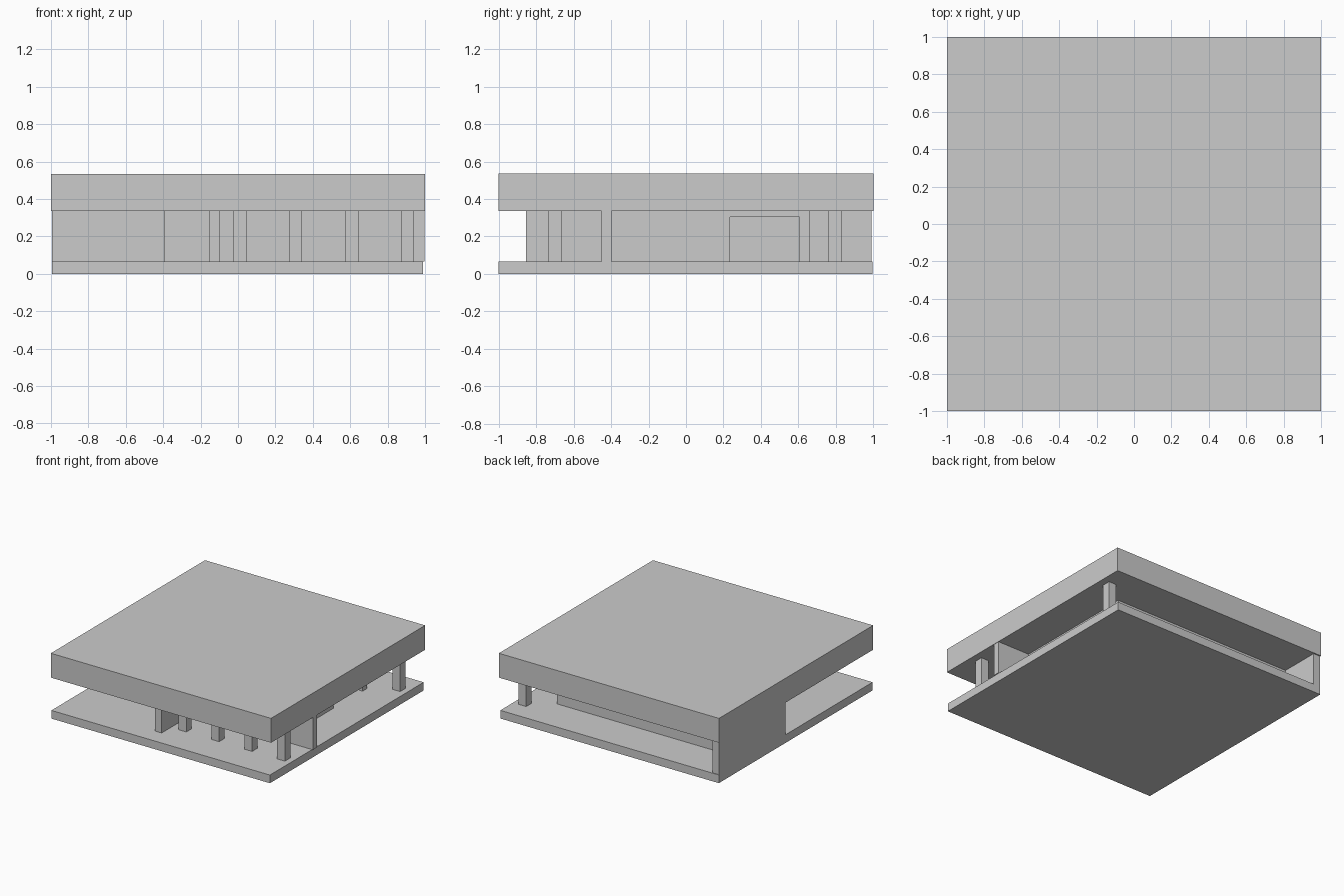
import bpy

if "Cube" in bpy.data.objects:
    bpy.data.objects.remove(bpy.data.objects["Cube"])


def box(name, x, y, z):
    """Axis-aligned box given as (min, max) ranges."""
    bpy.ops.mesh.primitive_cube_add(
        size=1, location=[(r[0] + r[1]) / 2 for r in (x, y, z)])
    ob = bpy.context.object
    ob.name = name
    ob.scale = [r[1] - r[0] for r in (x, y, z)]
    bpy.ops.object.transform_apply(location=False, rotation=False, scale=True)
    return ob


FLOOR, CEIL, TOP = 0.067, 0.335, 0.535
STOREY = (FLOOR, CEIL)

# Floor slab and thick flat roof
box("floor_slab", (-0.995, 0.99), (-1, 0.995), (0, FLOOR))
box("roof_slab", (-1, 1), (-1, 1), (CEIL, TOP))

# Outer walls
box("left_wall", (-0.995, -0.935), (0.13, 0.99), STOREY)
box("back_wall", (-0.935, 0.708), (0.605, 0.66), STOREY)
box("front_wall", (-0.095, 0.997), (-0.452, -0.397), STOREY)
box("front_left_wall", (-0.935, -0.39), (0.13, 0.19), STOREY)

# Fin wall projecting to the front and dividing the rooms
box("fin_wall", (-0.155, -0.095), (-0.855, 0.19), STOREY)

# Right wall with an opening under a shallow lintel
box("right_wall", (0.648, 0.703), (-0.397, 0.235), STOREY)
box("right_lintel", (0.648, 0.703), (0.235, 0.605), (0.305, CEIL))

# Square columns: a row along the front porch and one at the back
columns = [(x, -0.70) for x in (0.01, 0.308, 0.608, 0.906)] + [(0.906, 0.795)]
for i, (cx, cy) in enumerate(columns):
    box(f"column_{i + 1}", (cx - 0.035, cx + 0.035),
        (cy - 0.035, cy + 0.035), STOREY)
